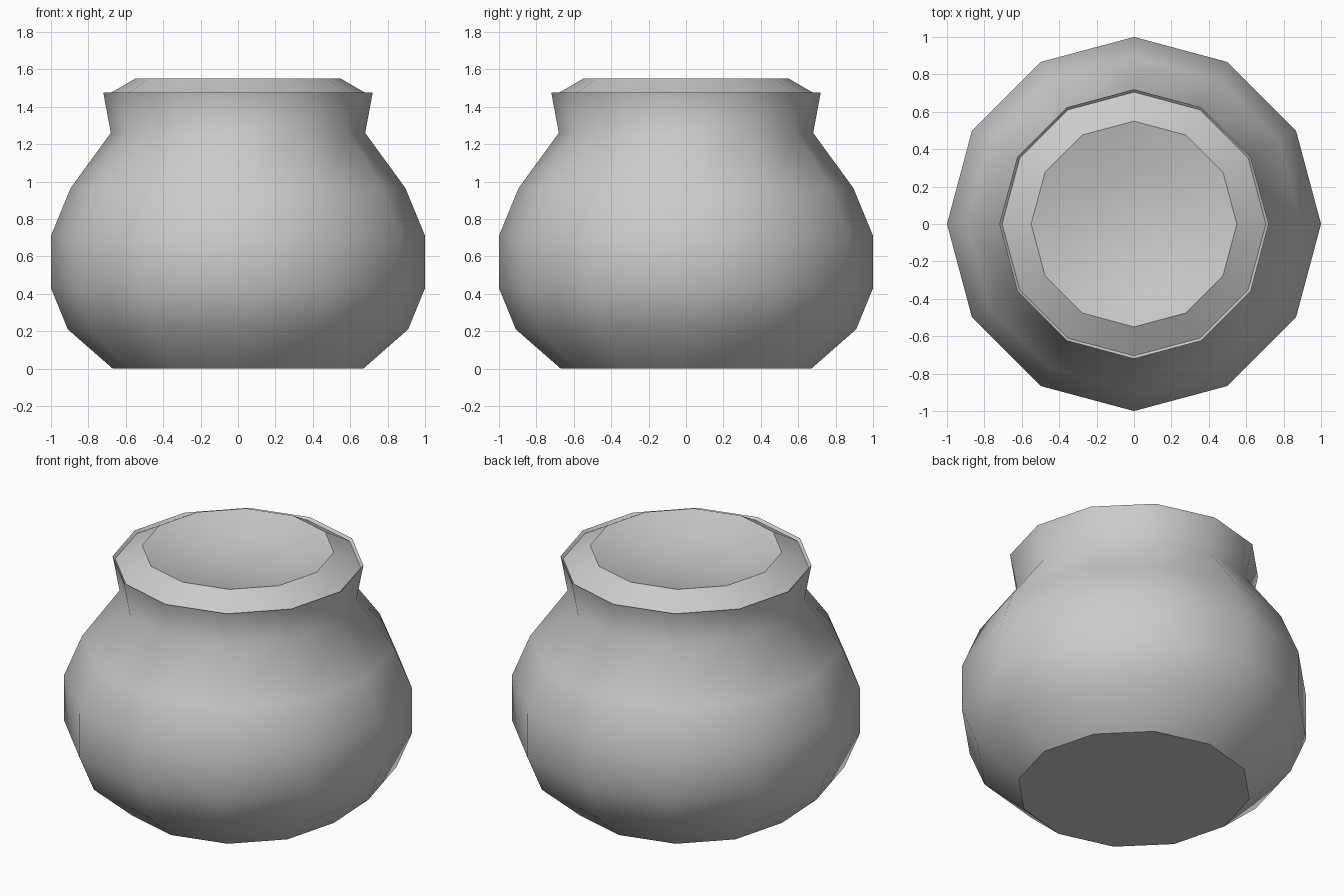
import bpy, bmesh, math

if "Cube" in bpy.data.objects:
    bpy.data.objects.remove(bpy.data.objects["Cube"])

SIDES = 12


def lathe(name, profile, smooth=True):
    """Revolve (radius, z) points about z; a radius of 0 becomes a pole."""
    bm = bmesh.new()
    rings = []
    for r, z in profile:
        if r == 0:
            rings.append([bm.verts.new((0, 0, z))] * SIDES)
        else:
            rings.append([bm.verts.new((r * math.cos(2 * math.pi * i / SIDES),
                                        r * math.sin(2 * math.pi * i / SIDES), z))
                          for i in range(SIDES)])
    for low, high in zip(rings, rings[1:]):
        for i in range(SIDES):
            j = (i + 1) % SIDES
            corners = list(dict.fromkeys((low[i], low[j], high[j], high[i])))
            face = bm.faces.new(corners)
            face.smooth = smooth
    mesh = bpy.data.meshes.new(name)
    bm.to_mesh(mesh)
    bm.free()
    obj = bpy.data.objects.new(name, mesh)
    bpy.context.collection.objects.link(obj)
    return obj


# flat underside
lathe("pot_base", [(0, 0), (0.67, 0)], smooth=False)

# rounded belly, shoulder and flared neck
lathe("pot_body", [(0.67, 0), (0.91, 0.21), (1.0, 0.43), (1.0, 0.71),
                   (0.895, 0.965), (0.68, 1.26), (0.72, 1.475)])

# narrow inner edge of the neck
lathe("neck_lip", [(0.72, 1.475), (0.705, 1.46)])

# sloping rim around the mouth
lathe("mouth_rim", [(0.705, 1.46), (0.55, 1.55)])

# shallow dished surface closing the mouth
lathe("mouth_dish", [(0.55, 1.55), (0.3, 1.48), (0, 1.45)])
